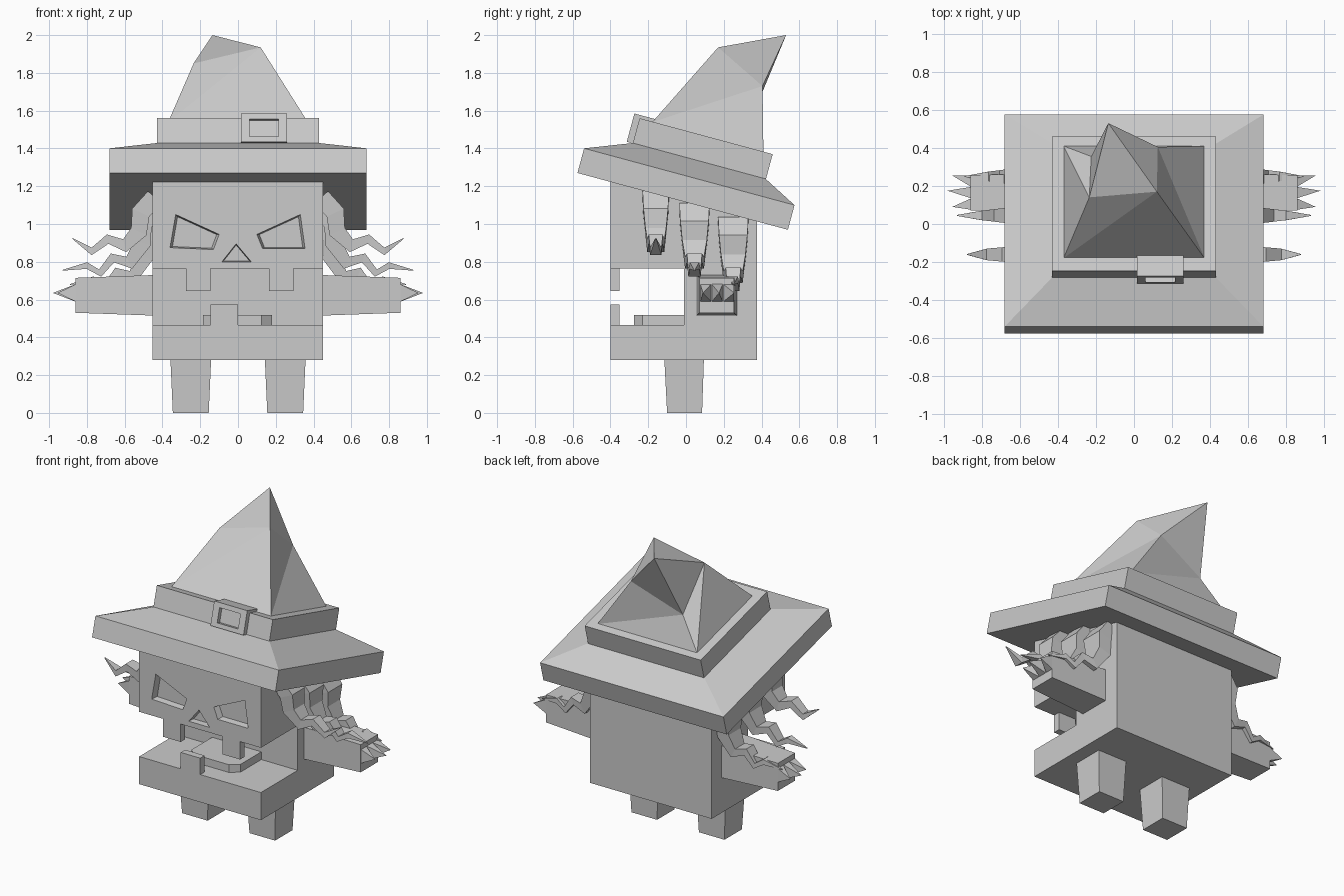
import bpy, math
from mathutils import Vector, Matrix

if "Cube" in bpy.data.objects:
    bpy.data.objects.remove(bpy.data.objects["Cube"])

grey = bpy.data.materials.new("plain_grey")
grey.diffuse_color = (0.6, 0.6, 0.6, 1)
grey.use_nodes = True
grey.node_tree.nodes["Principled BSDF"].inputs["Base Color"].default_value = grey.diffuse_color


def add(name, verts, faces, matrix=None):
    me = bpy.data.meshes.new(name)
    me.from_pydata([tuple(v) for v in verts], [], faces)
    if matrix:
        me.transform(matrix)
    me.materials.append(grey)
    ob = bpy.data.objects.new(name, me)
    bpy.context.collection.objects.link(ob)
    bpy.ops.object.select_all(action='DESELECT')
    bpy.context.view_layer.objects.active = ob
    ob.select_set(True)
    bpy.ops.object.mode_set(mode='EDIT')
    bpy.ops.mesh.select_all(action='SELECT')
    bpy.ops.mesh.normals_make_consistent(inside=False)
    bpy.ops.object.mode_set(mode='OBJECT')
    return ob


def loft(name, rings, matrix=None):
    """Skin a list of equal-length rings and cap both ends."""
    n = len(rings[0])
    verts = [v for r in rings for v in r]
    faces = [tuple(range(n))[::-1], tuple(range(len(verts) - n, len(verts)))]
    for k in range(len(rings) - 1):
        for i in range(n):
            j = (i + 1) % n
            faces.append((k * n + i, k * n + j, (k + 1) * n + j, (k + 1) * n + i))
    return add(name, verts, faces, matrix)


def rect(x0, x1, y0, y1, z):
    return [(x0, y0, z), (x1, y0, z), (x1, y1, z), (x0, y1, z)]


def box(name, x, y, z, matrix=None):
    return loft(name, [rect(*x, *y, z[0]), rect(*x, *y, z[1])], matrix)


def cut(target, cutter):
    cutter.hide_render = True
    cutter.hide_viewport = True
    m = target.modifiers.new("cut", 'BOOLEAN')
    m.operation = 'DIFFERENCE'
    m.solver = 'EXACT'
    m.object = cutter


# Body: side profile with an open mouth and a sloped top hidden in the hat
profile = [(-.40, .28), (.375, .28), (.375, 1.06), (-.40, 1.27),
           (-.40, .765), (-.01, .765), (-.01, .465), (-.40, .465)]
body = loft("body", [[(x, y, z) for y, z in profile] for x in (-.453, .45)])

# Eye and nose recesses
holes = {"left_eye_cutter": [(-.33, 1.05), (-.10, .945), (-.13, .865), (-.36, .875)],
         "right_eye_cutter": [(.33, 1.05), (.10, .945), (.13, .87), (.355, .87)],
         "nose_cutter": [(-.01, .895), (-.085, .80), (.07, .80)]}
for name, pts in holes.items():
    cx = sum(p[0] for p in pts) / len(pts)
    cz = sum(p[1] for p in pts) / len(pts)
    cut(body, loft(name, [[(cx + (x - cx) * s, y, cz + (z - cz) * s) for x, z in pts]
                          for y, s in ((-.44, 1.1), (-.36, .9))]))

# Teeth and tongue
box("upper_tooth_left", (-.275, -.145), (-.40, -.353), (.645, .775))
box("upper_tooth_right", (.165, .295), (-.40, -.353), (.645, .775))
box("lower_tooth", (-.145, 0), (-.40, -.353), (.455, .575))
tongue = [(-.185, .0), (-.185, -.23), (-.13, -.275), (.125, -.275), (.18, -.23), (.18, 0)]
loft("tongue", [[(x, y, z) for x, y in tongue] for z in (.455, .517)])

# Strand paths: x, z, thickness, width along y
upper_strand = [(.44, 1.14, .10, .14), (.515, 1.06, .10, .13), (.525, .96, .09, .11),
                (.60, .885, .07, .09), (.69, .92, .05, .075), (.775, .855, .04, .06),
                (.876, .923, .004, .005)]
lower_strand = [(.44, 1.08, .10, .16), (.505, 1.00, .10, .15), (.505, .90, .09, .13),
                (.575, .795, .07, .10), (.665, .82, .05, .08), (.73, .74, .04, .065),
                (.80, .78, .035, .05), (.93, .755, .004, .005)]


def strand(name, path, y, s, dx=0, dz=0):
    rings = []
    for i, (x, z, t, w) in enumerate(path):
        a, b = path[max(i - 1, 0)], path[min(i + 1, len(path) - 1)]
        d = Vector((b[0] - a[0], b[1] - a[1])).normalized() * t / 2
        x, z = x + dx * i / 7, z + dz
        rings.append([(s * (x - d.y * p), y + w / 2 * q, z + d.x * p)
                      for p, q in ((-1, -1), (1, -1), (1, 1), (-1, 1))])
    loft(name, rings)


for side, s in (("left", -1), ("right", 1)):
    # Tapered legs
    loft(side + "_leg", [rect(s * .25 - .095, s * .25 + .095, -.10, .085, 0),
                         rect(s * .25 - .108, s * .25 + .108, -.115, .095, .29)])
    # Arm and three claws
    loft(side + "_arm", [[(s * x, y0, z0), (s * x, y1, z0), (s * x, y1, z1), (s * x, y0, z1)]
                         for x, y0, y1, z0, z1 in ((.44, .055, .27, .515, .73),
                                                   (.86, .072, .255, .53, .715))])
    for i, (y, tip_y, tip_x) in enumerate(((.105, .09, .955), (.165, .175, .98), (.225, .255, .955))):
        base = [(s * .855, y + a * .03, .635 + b * .048)
                for a, b in ((-1, -1), (1, -1), (1, 1), (-1, 1))]
        add(f"{side}_claw_{i + 1}", base + [(s * tip_x, tip_y, .635)],
            [(0, 1, 2, 3), (0, 1, 4), (1, 2, 4), (2, 3, 4), (3, 0, 4)])
    # Wavy hair strands
    strand(side + "_hair_front", upper_strand, -.16, s)
    strand(side + "_hair_middle", lower_strand, .045, s)
    strand(side + "_hair_back", lower_strand, .25, s, -.04, -.075)

# Hat, tilted back
tilt = Matrix.Translation((0, 0, 1.185)) @ Matrix.Rotation(math.radians(-15.1), 4, 'X')
loft("hat_brim", [rect(-.68, .68, -.577, .577, -.0675), rect(-.68, .68, -.577, .577, .0675),
                  rect(-.43, .43, -.335, .393, .162)], tilt)
box("hat_band", (-.43, .43), (-.335, .395), (.15, .298), tilt)

# Buckle with a recessed centre
buckle = box("buckle", (.015, .26), (-.368, -.25), (.16, .315), tilt)
cut(buckle, box("buckle_cutter", (.06, .215), (-.42, -.34), (.188, .284), tilt))

# Crooked cone: base corners, bend points, then the tip
base = [tilt @ Vector((x, y, .295)) for x, y in ((-.37, -.265), (.37, -.265), (.37, .345), (-.37, .345))]
bend = [(-.235, .14, 1.85), (.12, .17, 1.935), (.125, .405, 1.73), (-.225, .355, 1.58)]
faces = [(0, 3, 2, 1)]
for i in range(4):
    j = (i + 1) % 4
    faces += [(i, j, 4 + j), (i, 4 + j, 4 + i), (4 + i, 4 + j, 8)]
add("hat_cone", base + bend + [(-.135, .53, 2.0)], faces)
